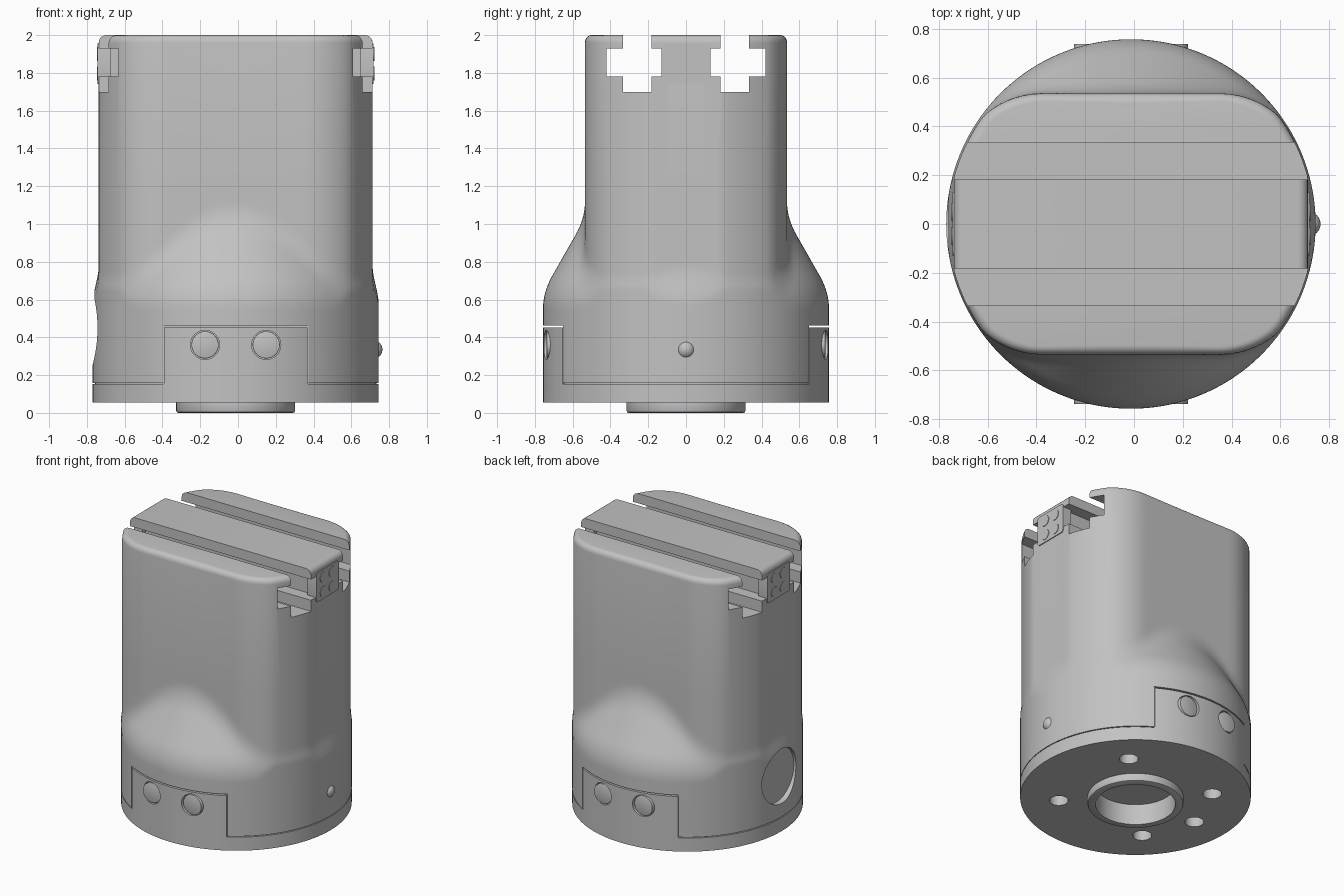
import bpy, bmesh, math
from mathutils import Matrix, Vector

if "Cube" in bpy.data.objects:
    bpy.data.objects.remove(bpy.data.objects["Cube"])

OFFSET = Vector((-0.0125, 0, 0))
R = 0.757                 # radius of the round base
HX, HY, CORNER = 0.725, 0.535, 0.36   # rounded upper section

grey = bpy.data.materials.new("machined grey")
grey.use_nodes = True
grey.diffuse_color = (0.54, 0.54, 0.54, 1)
grey.node_tree.nodes["Principled BSDF"].inputs["Base Color"].default_value = grey.diffuse_color


def make(name, bm):
    bmesh.ops.recalc_face_normals(bm, faces=bm.faces)
    mesh = bpy.data.meshes.new(name)
    bm.to_mesh(mesh)
    bm.free()
    obj = bpy.data.objects.new(name, mesh)
    obj.location = OFFSET
    mesh.materials.append(grey)
    bpy.context.scene.collection.objects.link(obj)
    return obj


def box(name, x, y, z, bevel=0):
    bm = bmesh.new()
    bmesh.ops.create_cube(bm, size=1)
    for v in bm.verts:
        v.co = Vector([sum(p) / 2 + c * (p[1] - p[0]) for c, p in zip(v.co, (x, y, z))])
    if bevel:
        edges = [e for e in bm.edges if abs(e.verts[0].co.x - e.verts[1].co.x) > 0.001]
        bmesh.ops.bevel(bm, geom=edges, offset=bevel, segments=4, profile=0.5, affect='EDGES')
    return make(name, bm)


def rod(name, start, end, radius, bevel=0, sides=48):
    start, end = Vector(start), Vector(end)
    axis = end - start
    bm = bmesh.new()
    bmesh.ops.create_cone(bm, cap_ends=True, segments=sides, radius1=radius, radius2=radius, depth=axis.length)
    if bevel:
        rims = [e for e in bm.edges if abs(e.verts[0].co.z - e.verts[1].co.z) < 0.001]
        bmesh.ops.bevel(bm, geom=rims, offset=bevel, segments=2, profile=0.5, affect='EDGES')
    turn = Vector((0, 0, 1)).rotation_difference(axis).to_matrix().to_4x4()
    bm.transform(Matrix.Translation((start + end) / 2) @ turn)
    return make(name, bm)


def arc_bar(name, a0, a1, r0, r1, z0, z1, steps=40):
    bm = bmesh.new()
    loops = []
    for i in range(steps + 1):
        a = a0 + (a1 - a0) * i / steps
        loops.append([bm.verts.new((r * math.cos(a), r * math.sin(a), z))
                      for r, z in ((r0, z0), (r1, z0), (r1, z1), (r0, z1))])
    for p, q in zip(loops, loops[1:]):
        for k in range(4):
            n = (k + 1) % 4
            bm.faces.new((p[k], p[n], q[n], q[k]))
    bm.faces.new(loops[0])
    bm.faces.new(loops[-1])
    return make(name, bm)


def cut(obj, cutters):
    for c in cutters:
        mod = obj.modifiers.new("cut", 'BOOLEAN')
        mod.operation, mod.solver, mod.object = 'DIFFERENCE', 'EXACT', c
    bpy.context.view_layer.update()
    graph = bpy.context.evaluated_depsgraph_get()
    mesh = bpy.data.meshes.new_from_object(obj.evaluated_get(graph))
    obj.modifiers.clear()
    obj.data = mesh
    for c in cutters:
        bpy.data.objects.remove(c)


# Radial outline of the upper section, found by bisection
def upper_radius(a):
    lo, hi = 0.3, 0.75
    for _ in range(30):
        r = (lo + hi) / 2
        qx = abs(r * math.cos(a)) - HX + CORNER
        qy = abs(r * math.sin(a)) - HY + CORNER
        d = math.hypot(max(qx, 0), max(qy, 0)) + min(max(qx, qy), 0) - CORNER
        lo, hi = (lo, r) if d > 0 else (r, hi)
    return lo


def smooth_max(a, b, k):
    return max(a, b) + max(k - abs(a - b), 0) ** 2 / (4 * k)


# Body: round base, sloped shoulder blending into the upper section
def body():
    def shoulder(a, z):
        cone = -smooth_max(-R, -(R - 0.57 * (z - 0.64)), 0.05)
        return min(R, smooth_max(cone, upper_radius(a), 0.05))

    sides, fillet = 144, 0.04
    levels = [(0.055, 0), (0.54, 0)]
    levels += [(0.56 + 0.6 * i / 30, 0) for i in range(31)]
    for i in range(6):
        t = i / 5 * math.pi / 2
        levels.append((2 - fillet + fillet * math.sin(t), fillet * (1 - math.cos(t))))
    bm = bmesh.new()
    rings = []
    for z, inset in levels:
        ring = []
        for i in range(sides):
            a = 2 * math.pi * i / sides
            r = R if z < 0.55 else shoulder(a, z)
            ring.append(bm.verts.new(((r - inset) * math.cos(a), (r - inset) * math.sin(a), z)))
        rings.append(ring)
    for p, q in zip(rings, rings[1:]):
        for i in range(sides):
            n = (i + 1) % sides
            bm.faces.new((p[i], p[n], q[n], q[i]))
    bm.faces.new(rings[0])
    bm.faces.new(rings[-1])
    return make("body", bm)


housing = body()
boss = rod("bottom_boss", (0, 0, 0), (0, 0, 0.09), 0.315, 0.012, 64)
parts = [housing, boss]

cutters = []
for s in (-1, 1):
    def span(a, b):
        return sorted((s * a, s * b))
    # Cross-shaped slots along the top
    cutters.append(box("slot", (-1, 1), span(0.183, 0.333), (1.7, 2.1)))
    cutters.append(box("slot_wide", (-1, 1), span(0.1, 0.42), (1.78, 1.93)))
    # Seams round the front and back panels
    cutters.append(box("seam_top", (-0.386, 0.386), span(0.645, 0.9), (0.453, 0.463)))
    for x in (-0.383, 0.383):
        cutters.append(box("seam_side", (x - 0.003, x + 0.003), span(0.645, 0.9), (0.155, 0.458)))
    # Panel bolts in their holes
    for x in (-0.162, 0.162):
        cutters.append(rod("bolt_hole", (x, s * 0.69, 0.36), (x, s * 0.9, 0.36), 0.077))
        parts.append(rod("panel_bolt", (x, s * 0.68, 0.36), (x, s * 0.738, 0.36), 0.072, 0.004))
    # Seam between base ring and body on each side
    mid = 0 if s > 0 else math.pi
    half = math.acos(0.383 / R)
    half = math.pi / 2 - math.asin(0.383 / R)
    cutters.append(arc_bar("seam_ring", mid - half, mid + half, R - 0.012, R + 0.05, 0.153, 0.159))

# Ringed port on the right side
cutters.append(rod("port_step", (-0.715, 0, 0.45), (-0.9, 0, 0.45), 0.195))
cutters.append(rod("port_hole", (-0.6, 0, 0.45), (-0.8, 0, 0.45), 0.135))

# Mounting holes in the underside
spots = [(x, y) for x in (-0.357, 0.357) for y in (-0.357, 0.357)] + [(-0.505, 0)]
for x, y in spots:
    cutters.append(rod("mount_hole", (x, y, 0), (x, y, 0.14), 0.062, sides=32))

cutters.append(rod("bore", (0, 0, -0.1), (0, 0, 0.15), 0.262, sides=64))
cut(housing, cutters)
cut(boss, [rod("bore", (0, 0, -0.1), (0, 0, 0.2), 0.262, sides=64)])

# Contact plates at both ends of the middle rail
for s in (-1, 1):
    parts.append(box("contact_plate", sorted((s * 0.66, s * 0.731)), (-0.13, 0.13), (1.742, 1.955), 0.02))
    for y in (-0.05, 0.05):
        for z in (1.797, 1.9):
            parts.append(rod("contact_pin", (s * 0.7, y, z), (s * 0.735, y, z), 0.037, sides=32))

# Round button on the left side
bm = bmesh.new()
bmesh.ops.create_uvsphere(bm, u_segments=32, v_segments=16, radius=0.05)
bm.transform(Matrix.Translation((0.727, 0, 0.335)))
parts.append(make("side_button", bm))

bpy.ops.object.select_all(action='DESELECT')
for p in parts:
    p.select_set(True)
bpy.context.view_layer.objects.active = housing
bpy.ops.object.shade_smooth_by_angle(angle=math.radians(30))
